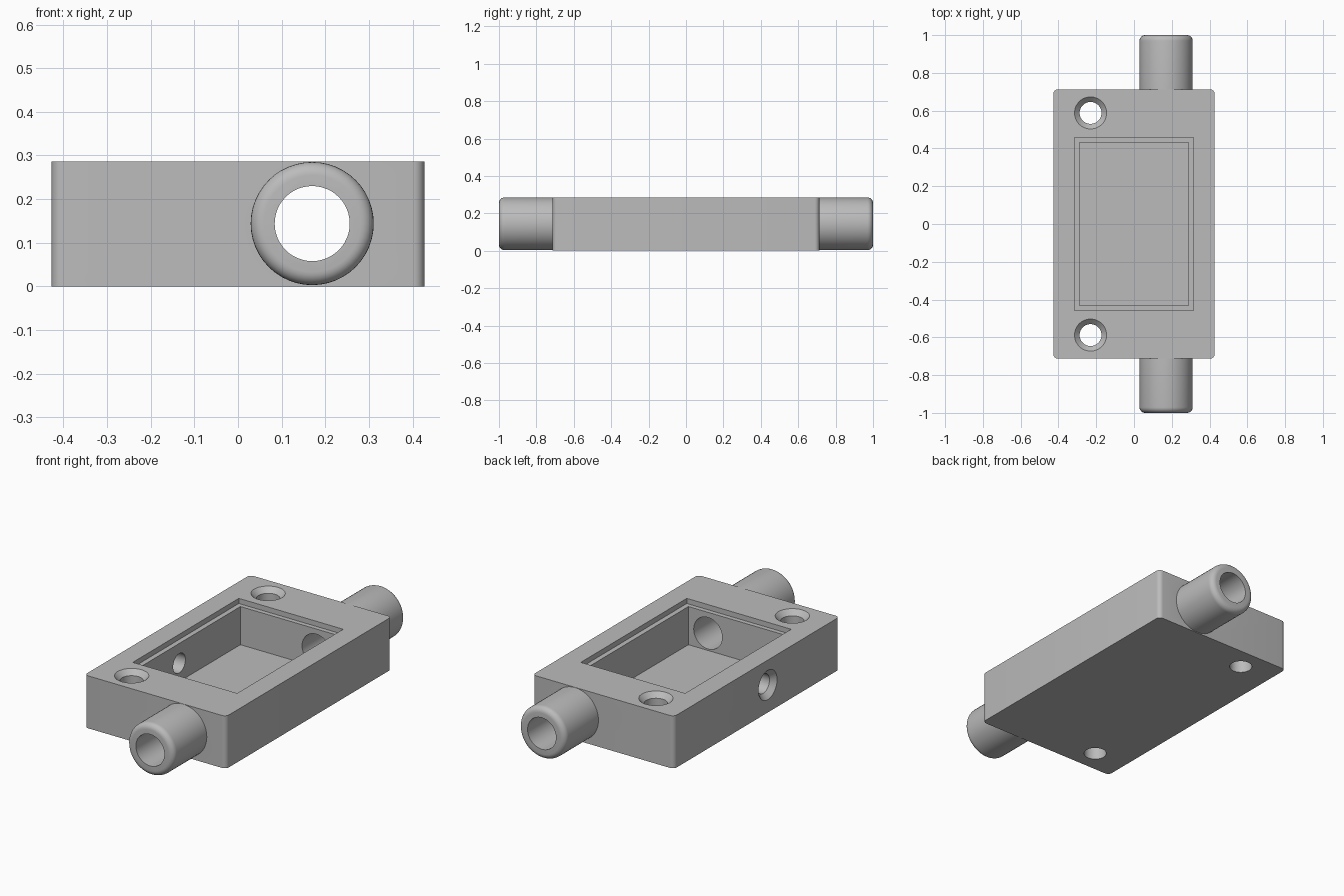
import bpy
import bmesh
from math import pi, sin, cos
from mathutils import Matrix, Vector

if "Cube" in bpy.data.objects:
    bpy.data.objects.remove(bpy.data.objects["Cube"], do_unlink=True)

HALF_X, HALF_Y, HEIGHT = 0.427, 0.713, 0.286
TUBE_X, TUBE_Z, TUBE_R, FILLET = 0.17, 0.144, 0.141, 0.03

grey = bpy.data.materials.new("plain_grey")
grey.use_nodes = True
colour = (0.5, 0.5, 0.5, 1)
grey.diffuse_color = colour
grey.node_tree.nodes["Principled BSDF"].inputs["Base Color"].default_value = colour


def finish(name, bm):
    bmesh.ops.recalc_face_normals(bm, faces=bm.faces[:])
    mesh = bpy.data.meshes.new(name)
    bm.to_mesh(mesh)
    bm.free()
    mesh.materials.append(grey)
    obj = bpy.data.objects.new(name, mesh)
    bpy.context.collection.objects.link(obj)
    return obj


def box(name, half_x, half_y, z0, z1, radius=0):
    bm = bmesh.new()
    bmesh.ops.create_cube(bm, size=2)
    for v in bm.verts:
        v.co = Vector((v.co.x * half_x, v.co.y * half_y, z1 if v.co.z > 0 else z0))
    if radius:
        upright = [e for e in bm.edges
                   if abs(e.verts[0].co.z - e.verts[1].co.z) > 0.01]
        bmesh.ops.bevel(bm, geom=upright, offset=radius, segments=6,
                        profile=0.5, affect='EDGES')
    return finish(name, bm)


def lathe(name, profile, matrix, sides=48):
    """Closed solid turned from (radius, height) pairs about local z."""
    bm = bmesh.new()
    rings = []
    for r, h in profile:
        rings.append([bm.verts.new(matrix @ Vector((r * cos(2 * pi * i / sides),
                                                    r * sin(2 * pi * i / sides), h)))
                      for i in range(sides)])
    for a, b in zip(rings, rings[1:]):
        for i in range(sides):
            j = (i + 1) % sides
            bm.faces.new((a[i], a[j], b[j], b[i]))
    bm.faces.new(rings[0])
    bm.faces.new(rings[-1])
    return finish(name, bm)


def combine(target, tool, operation):
    mod = target.modifiers.new(tool.name, 'BOOLEAN')
    mod.operation = operation
    mod.solver = 'EXACT'
    mod.object = tool
    bpy.context.view_layer.objects.active = target
    bpy.ops.object.modifier_apply(modifier=mod.name)
    bpy.data.objects.remove(tool, do_unlink=True)


# Block with rounded upright corners
housing = box("housing", HALF_X, HALF_Y, 0, HEIGHT, 0.025)

# Round spigots at both ends, turned as one rod with rounded rims
along_y = Matrix.Translation((TUBE_X, 0, TUBE_Z)) @ Matrix.Rotation(pi / 2, 4, 'X')
steps = 6
rim = [(TUBE_R - FILLET + FILLET * cos(a), 1 - FILLET + FILLET * sin(a))
       for a in (pi / 2 * i / steps for i in range(steps + 1))]
rod = [(r, -h) for r, h in reversed(rim)] + rim
combine(housing, lathe("spigots", rod, along_y), 'UNION')

# Open pocket with a shallow lid ledge
combine(housing, box("pocket", 0.288, 0.432, 0.05, 0.4), 'DIFFERENCE')
combine(housing, box("lid_ledge", 0.315, 0.457, 0.258, 0.4), 'DIFFERENCE')

# Bore through both spigots
combine(housing, lathe("bore", [(0.086, -1.1), (0.086, 1.1)], along_y), 'DIFFERENCE')


# Countersunk holes: two for mounting, one through the side wall
def countersunk(name, r, depth, matrix):
    lip = 0.027
    profile = [(r + 2 * lip, lip), (r, -lip), (r, -depth)]
    combine(housing, lathe(name, profile, matrix), 'DIFFERENCE')


for side in (-1, 1):
    countersunk("mounting_hole", 0.058, 0.4,
                Matrix.Translation((-0.23, side * 0.588, HEIGHT)))
countersunk("side_hole", 0.053, 0.25,
            Matrix.Translation((-HALF_X, -0.095, 0.15)) @ Matrix.Rotation(-pi / 2, 4, 'Y'))

# Smooth the round surfaces, keep the edges crisp
bpy.ops.object.select_all(action='DESELECT')
housing.select_set(True)
bpy.context.view_layer.objects.active = housing
bpy.ops.object.shade_smooth_by_angle(angle=pi / 6)
